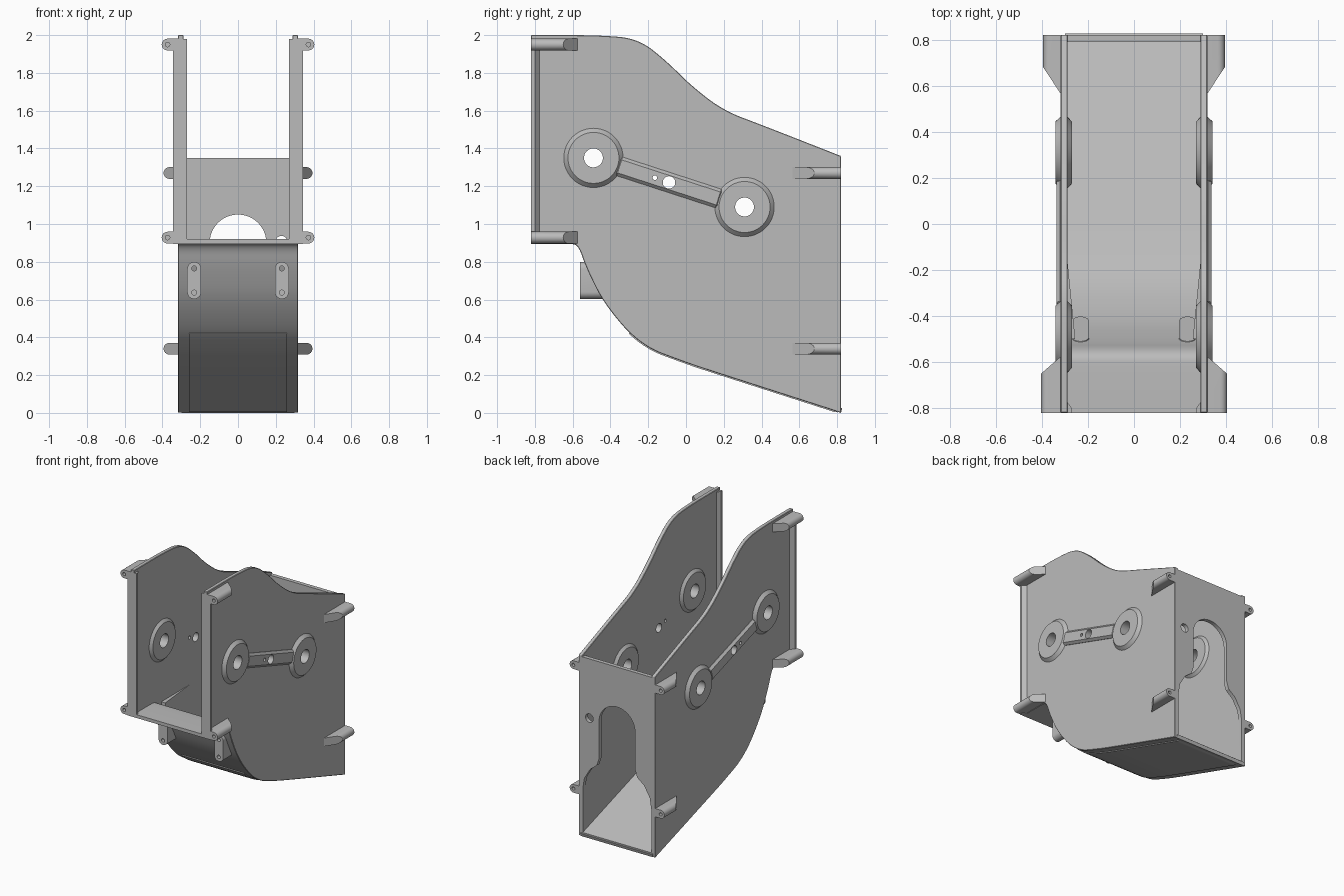
import bpy, bmesh, math

cube = bpy.data.objects.get("Cube")
if cube:
    bpy.data.objects.remove(cube, do_unlink=True)

grey = bpy.data.materials.new("plain grey")
grey.use_nodes = True
GREY = (0.5, 0.5, 0.5, 1)
grey.diffuse_color = GREY
grey.node_tree.nodes["Principled BSDF"].inputs["Base Color"].default_value = GREY


def make(name, verts, faces):
    mesh = bpy.data.meshes.new(name)
    bm = bmesh.new()
    vs = [bm.verts.new(v) for v in verts]
    for f in faces:
        bm.faces.new([vs[i] for i in f])
    bmesh.ops.recalc_face_normals(bm, faces=bm.faces)
    bm.to_mesh(mesh)
    bm.free()
    mesh.materials.append(grey)
    obj = bpy.data.objects.new(name, mesh)
    bpy.context.collection.objects.link(obj)
    return obj


def prism(name, pts, axis, start, end):
    """Extrude a 2D outline along an axis; either end may be a function of (u, v)."""
    place = {"x": lambda u, v, t: (t, u, v),
             "y": lambda u, v, t: (u, t, v),
             "z": lambda u, v, t: (u, v, t)}[axis]
    verts = []
    for lim in (start, end):
        verts += [place(u, v, lim(u, v) if callable(lim) else lim) for u, v in pts]
    n = len(pts)
    faces = [list(range(n)), list(range(n, 2 * n))]
    faces += [[i, (i + 1) % n, n + (i + 1) % n, n + i] for i in range(n)]
    return make(name, verts, faces)


def arc(cx, cy, r, a0, a1, n=12):
    angles = [math.radians(a0 + (a1 - a0) * i / n) for i in range(n + 1)]
    return [(cx + r * math.cos(a), cy + r * math.sin(a)) for a in angles]


def circle(cx, cy, r, n=32):
    return arc(cx, cy, r, 0, 360, n)[:-1]


def rounded(pts, steps=3):
    """Corner cutting that keeps both ends of an open path."""
    for _ in range(steps):
        out = [pts[0]]
        for (a, b), (c, d) in zip(pts, pts[1:]):
            out += [(a * .75 + c * .25, b * .75 + d * .25),
                    (a * .25 + c * .75, b * .25 + d * .75)]
        pts = out + [pts[-1]]
    return pts


def apply(obj, kind, **settings):
    mod = obj.modifiers.new(kind.title(), kind)
    for key, value in settings.items():
        setattr(mod, key, value)
    bpy.context.view_layer.objects.active = obj
    bpy.ops.object.modifier_apply(modifier=mod.name)


def chamfer(obj, width):
    apply(obj, "BEVEL", width=width, segments=1, limit_method="ANGLE",
          angle_limit=math.radians(50))


def drill(obj, u, v, r, axis, start, end):
    cutter = prism("cutter", circle(u, v, r), axis, start, end)
    cutter.hide_render = True
    apply(obj, "BOOLEAN", operation="DIFFERENCE", object=cutter, solver="EXACT")
    bpy.data.objects.remove(cutter, do_unlink=True)


def finish(obj, mirror=True):
    if mirror:
        apply(obj, "MIRROR", use_axis=(True, False, False), use_mirror_merge=False)
    bpy.ops.object.select_all(action="DESELECT")
    obj.select_set(True)
    bpy.context.view_layer.objects.active = obj
    bpy.ops.object.shade_smooth_by_angle(angle=math.radians(30))


def strip(name, path, half, low, high):
    """Sheet that follows a path in the side plane, between two offsets."""
    def shifted(d):
        out = []
        for i, (y, z) in enumerate(path):
            a, b = path[max(i - 1, 0)], path[min(i + 1, len(path) - 1)]
            dy, dz = b[0] - a[0], b[1] - a[1]
            k = d / math.hypot(dy, dz)
            out.append((y - dz * k, z + dy * k))
        return out
    return prism(name, shifted(low) + shifted(high)[::-1], "x", -half, half)


# Side outline
bottom = rounded([(-.82, .895), (-.62, .895), (-.57, .89), (-.53, .77), (-.43, .57),
                  (-.24, .355), (0, .265), (.12, .225), (.82, 0)])
top = rounded([(-.82, 2), (-.45, 2), (-.25, 1.98), (-.1, 1.86), (.03, 1.73),
               (.2, 1.6), (.4, 1.525), (.82, 1.36)])
BEARINGS = [(-.49, 1.35), (.31, 1.09)]
PIN_HOLES = [(-.09, 1.22, .033), (-.165, 1.245, .012)]

# Side walls
wall = prism("side_walls", bottom + top[::-1], "x", .288, .318)
chamfer(wall, .009)
for y, z in BEARINGS:
    drill(wall, y, z, .06, "x", .2, .4)
for y, z, r in PIN_HOLES:
    drill(wall, y, z, r, "x", .2, .4)
finish(wall)

# Curved floor and the thin panel beneath it
finish(strip("floor", bottom, .3, 0, .025), False)
panel_path = [p for p in bottom[:-1] if p[0] > -.31] + [(.7, .0371)]
finish(strip("underside_panel", panel_path, .26, -.006, .002), False)

# Back wall with its keyhole opening
flare = [(.285, .02), (.285, .36), (.272, .44), (.225, .52), (.168, .565), (.15, .62)]
opening = flare + arc(0, .9, .15, 0, 180, 24) + [(-x, z) for x, z in flare[::-1]]
back = prism("back_wall", [(-.3, .02), (-.3, 1.35), (.3, 1.35), (.3, .02)] + opening,
             "y", .79, .82)
drill(back, .23, .905, .032, "y", .7, .9)
finish(back, False)
finish(prism("back_sill", [(.79, .01), (.82, 0), (.82, .03), (.79, .04)],
             "x", -.3, .3), False)

# Front edge flanges
flange = [(.27, -.82), (.345, -.82), (.345, -.8), (.318, -.775), (.288, -.775), (.27, -.8)]
finish(prism("front_flanges", flange, "z", .895, 1.98))

# Bearing rings, turned about the side axis
PROFILE = [(.05, .27), (.135, .27), (.157, .29), (.157, .318), (.135, .341), (.05, .341)]
SEGMENTS = 48
for label, (y, z) in zip(("front", "rear"), BEARINGS):
    verts = [(x, cy, cz) for r, x in PROFILE for cy, cz in circle(y, z, r, SEGMENTS)]
    faces = []
    for k in range(len(PROFILE)):
        a, b = k * SEGMENTS, (k + 1) % len(PROFILE) * SEGMENTS
        for i in range(SEGMENTS):
            j = (i + 1) % SEGMENTS
            faces.append([a + i, a + j, b + j, b + i])
    finish(make(label + "_bearing_rings", verts, faces))

# Raised bars that join the rings
(y0, z0), (y1, z1) = BEARINGS
length = math.hypot(y1 - y0, z1 - z0)
uy, uz = (y1 - y0) / length, (z1 - z0) / length
corners = [(.13, -.052), (length - .13, -.052), (length - .13, .052), (.13, .052)]
bar = prism("ring_bars", [(y0 + s * uy - w * uz, z0 + s * uz + w * uy) for s, w in corners],
            "x", .3, .337)
chamfer(bar, .016)
for y, z, r in PIN_HOLES:
    drill(bar, y, z, r, "x", .2, .4)
finish(bar)


# Screw bosses with slanted inner ends
def boss(name, z, tip, outer, y_face, y_wall, y_tip):
    r = .031
    section = [(.3, z - r)] + arc(tip - r, z, r, -90, 90) + [(.3, z + r)]
    slope = (y_tip - y_wall) / (tip - .318)
    obj = prism(name, section, "y", outer, lambda x, _: y_wall + slope * (x - .318))
    drill(obj, tip - r, z, .012, "y", y_face, outer * .85)
    finish(obj)


boss("upper_front_bosses", 1.95, .404, -.82, -.9, -.575, -.65)
boss("lower_front_bosses", .928, .404, -.82, -.9, -.575, -.65)
boss("upper_back_bosses", 1.27, .394, .82, .9, .565, .68)
boss("lower_back_bosses", .34, .394, .82, .9, .565, .68)

# Mounting lugs under the front lip
lug_shape = arc(.232, .762, .037, 0, 180) + arc(.232, .64, .037, 180, 360)
lug = prism("mounting_lugs", lug_shape, "y", -.56, lambda x, z: -.4 - .55 * (z - .6))
for z in (.765, .637):
    drill(lug, .232, z, .013, "y", -.6, -.5)
finish(lug)

# Tapered guides inside the throat
finish(prism("throat_guides", [(.29, -.15), (.29, -.5), (.255, -.5)], "z",
             lambda x, y: .35 - 1.06 * (y + .15), .89))
